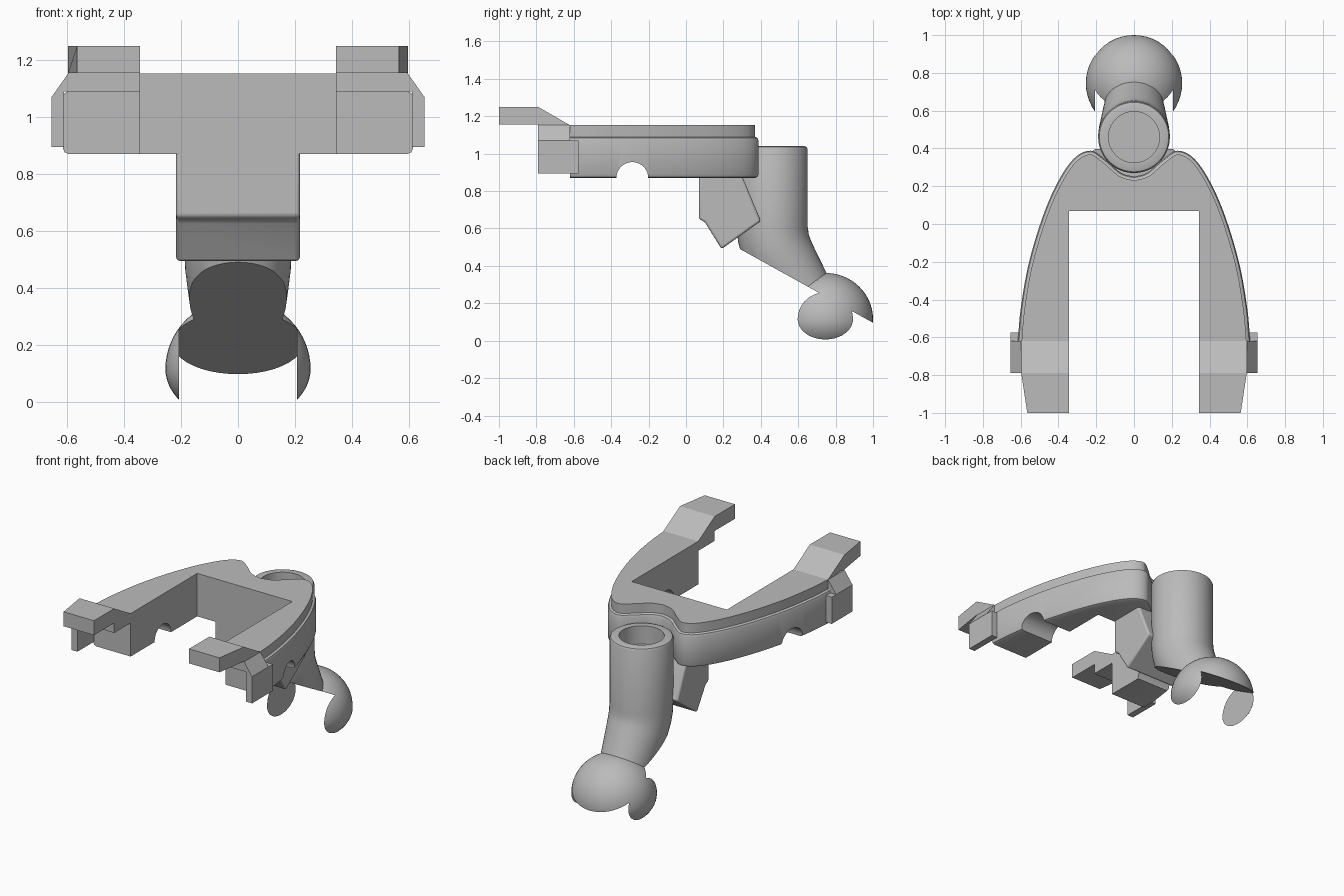
import bpy, bmesh
from math import sin, cos, pi, radians, atan2
from mathutils import Vector

if "Cube" in bpy.data.objects:
    bpy.data.objects.remove(bpy.data.objects["Cube"])

GREY = (0.5, 0.5, 0.5, 1)
grey = bpy.data.materials.new("plain_grey")
grey.use_nodes = True
grey.diffuse_color = GREY
grey.node_tree.nodes["Principled BSDF"].inputs["Base Color"].default_value = GREY


def loft(name, rings):
    """Skin matching closed rings and cap both ends."""
    bm = bmesh.new()
    loops = [[bm.verts.new(p) for p in ring] for ring in rings]
    n = len(loops[0])
    for a, b in zip(loops, loops[1:]):
        for i in range(n):
            j = (i + 1) % n
            bm.faces.new((a[i], a[j], b[j], b[i]))
    bm.faces.new(loops[0])
    bm.faces.new(loops[-1])
    bmesh.ops.recalc_face_normals(bm, faces=bm.faces)
    mesh = bpy.data.meshes.new(name)
    bm.to_mesh(mesh)
    bm.free()
    mesh.materials.append(grey)
    ob = bpy.data.objects.new(name, mesh)
    bpy.context.collection.objects.link(ob)
    return ob


def activate(ob):
    bpy.ops.object.select_all(action='DESELECT')
    ob.select_set(True)
    bpy.context.view_layer.objects.active = ob


def smooth(ob, angle=32):
    activate(ob)
    bpy.ops.object.shade_smooth_by_angle(angle=radians(angle))


def cut(ob, cutter):
    activate(ob)
    mod = ob.modifiers.new("cut", 'BOOLEAN')
    mod.operation = 'DIFFERENCE'
    mod.solver = 'EXACT'
    mod.object = cutter
    bpy.ops.object.modifier_apply(modifier=mod.name)


def along_x(name, profile, x0, x1):
    return loft(name, [[(x, y, z) for y, z in profile] for x in (x0, x1)])


def along_y(name, profile, y0, y1):
    return loft(name, [[(x, y, z) for x, z in profile] for y in (y0, y1)])


def spline(pts, steps=6):
    """Catmull-Rom curve through 2D points."""
    p = [Vector(q) for q in pts]
    p = [2 * p[0] - p[1]] + p + [2 * p[-1] - p[-2]]
    out = []
    for a, b, c, d in zip(p, p[1:], p[2:], p[3:]):
        for k in range(steps):
            t = k / steps
            out.append(0.5 * (2 * b + (c - a) * t + (2 * a - 5 * b + 4 * c - d) * t * t
                              + (3 * b - a - 3 * c + d) * t ** 3))
    return out + [p[-2]]


# Horseshoe yoke: curved outer wall with a rounded lower band and an inset top band
half = spline([(0, .25), (.07, .272), (.15, .34), (.23, .388), (.32, .345), (.41, .21),
               (.49, .02), (.56, -.22), (.6, -.45), (.615, -.62)])
outer = [Vector((-p.x, p.y)) for p in reversed(half[1:])] + half
slot = [(.345, -.62), (.345, .07), (-.345, .07), (-.345, -.62)]


def yoke_ring(z, inset):
    ring = []
    for i, p in enumerate(outer):
        t = (outer[min(i + 1, len(outer) - 1)] - outer[max(i - 1, 0)]).normalized()
        q = p + Vector((t.y, -t.x)) * inset
        if i in (0, len(outer) - 1):
            q.y = -.62
        ring.append((q.x, q.y, z))
    return ring + [(x, y, z) for x, y in slot]


yoke = loft("yoke", [yoke_ring(z, d) for z, d in (
    (.87, .02), (.876, .006), (.89, 0), (1.07, 0), (1.084, .006), (1.09, .02), (1.152, .02))])

# Half-round notch under both arms
notch = along_x("notch_cutter", [(-.287 + .085 * cos(a * pi / 20), .87 + .085 * sin(a * pi / 20))
                                 for a in range(40)], -1, 1)
cut(yoke, notch)
bpy.data.objects.remove(notch)
smooth(yoke)

# Raised arm tips and outer side tabs
for side, s in (("left", 1), ("right", -1)):
    tip = along_x(side + "_arm_tip", [(-.62, 1.152), (-.79, 1.25), (-1, 1.25), (-1, 1.155),
                                      (-.79, 1.155), (-.79, 1.09), (-.62, 1.09)], s * .345, s * .597)
    for v in tip.data.vertices:
        if v.co.y < -.9 and abs(v.co.x) > .5:
            v.co.x = s * .565
    along_y(side + "_tab", [(s * x, z) for x, z in (
        (.612, .895), (.655, .895), (.655, 1.07), (.597, 1.152), (.58, 1.152),
        (.58, 1.09), (.612, 1.09))], -.79, -.62)
    along_y(side + "_tab_root", [(s * x, z) for x, z in (
        (.595, .895), (.655, .895), (.655, 1.07), (.595, 1.07))], -.62, -.575)

# Angled bracket below the yoke
bracket = along_x("bracket", [(.07, .9), (.07, .65), (.10, .635), (.19, .49), (.40, .64),
                              (.30, .88), (.29, .9)], -.217, .217)
bev = bracket.modifiers.new("soft_edges", 'BEVEL')
bev.width, bev.segments = .012, 3
smooth(bracket)


# Hollow-topped post bending into the neck
def post_ring(y, z, r, tilt=0, n=48):
    a = radians(tilt)
    return [(r * cos(k * 2 * pi / n), y + r * sin(k * 2 * pi / n) * cos(a),
             z + r * sin(k * 2 * pi / n) * sin(a)) for k in range(n)]


post = loft("post", [post_ring(*q) for q in (
    (.46, .92, .135), (.46, 1.04, .135), (.46, 1.04, .174), (.46, 1.036, .184), (.46, 1.024, .19),
    (.46, .61, .19), (.466, .56, .19, 9), (.477, .51, .188, 18), (.50, .46, .185, 27),
    (.525, .42, .18, 34), (.64, .24, .155, 34))])

# Ball, flattened on its lower half
bm = bmesh.new()
bmesh.ops.create_uvsphere(bm, u_segments=48, v_segments=32, radius=.255)
for v in bm.verts:
    v.co.z *= .97 if v.co.z > 0 else .73
    v.co += Vector((0, .745, .115))
mesh = bpy.data.meshes.new("ball")
bm.to_mesh(mesh)
bm.free()
mesh.materials.append(grey)
ball = bpy.data.objects.new("ball", mesh)
bpy.context.collection.objects.link(ball)

# Sloping underside cut that leaves a cheek on each side of the ball
plane = along_x("underside_cutter", [(0, .65), (1.2, -.015), (1.2, -.6), (0, -.6)], -.207, .207)
for ob in (post, ball):
    cut(ob, plane)
    smooth(ob)
bpy.data.objects.remove(plane)
